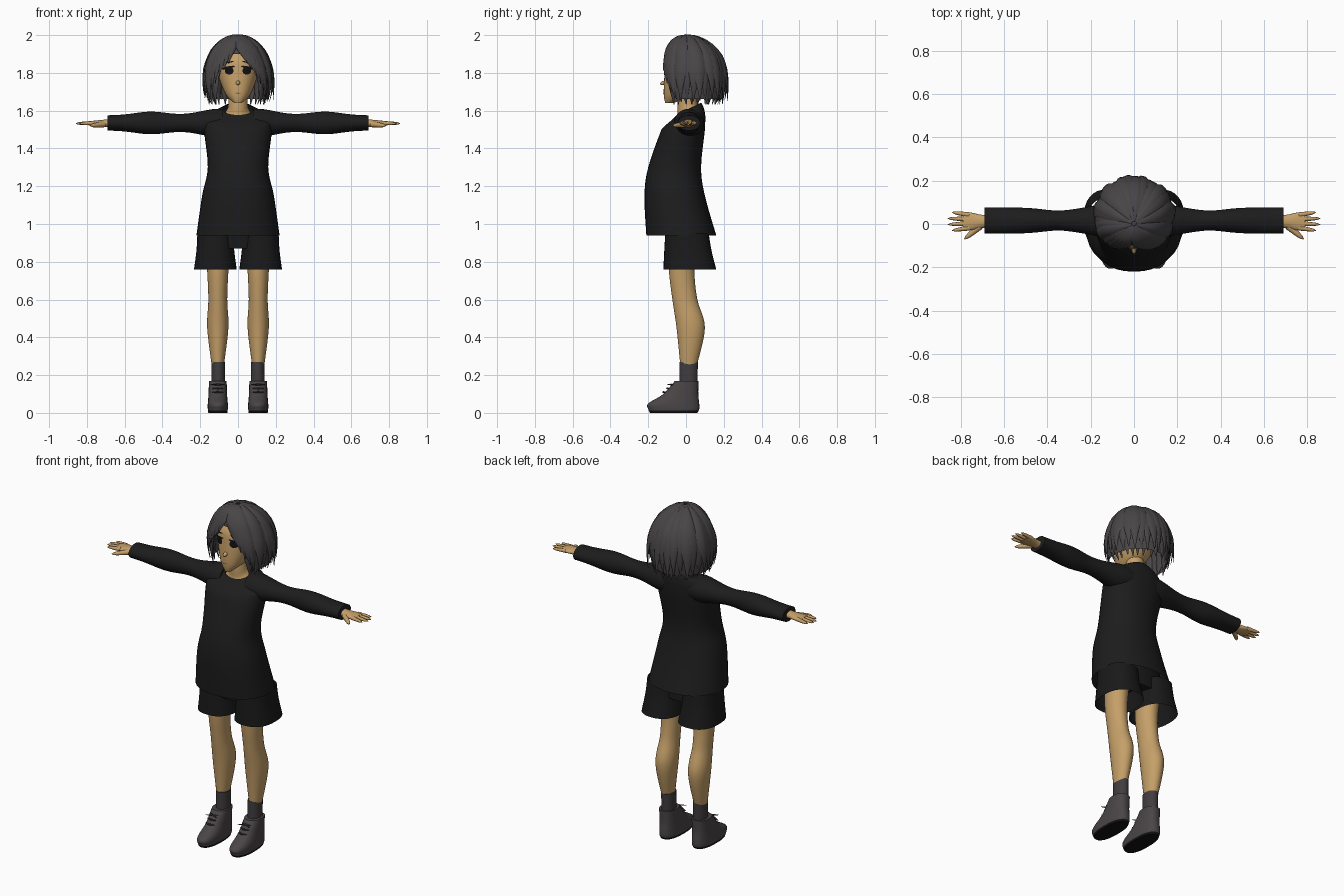
import bpy, bmesh, math, random
from math import sin, cos, radians
from mathutils import Vector
from mathutils.bvhtree import BVHTree

random.seed(4)
cube = bpy.data.objects.get("Cube")
if cube:
    bpy.data.objects.remove(cube, do_unlink=True)


def material(name, red, green, blue):
    mat = bpy.data.materials.new(name)
    mat.use_nodes = True
    mat.diffuse_color = (red, green, blue, 1)
    shader = mat.node_tree.nodes["Principled BSDF"]
    shader.inputs["Base Color"].default_value = mat.diffuse_color
    shader.inputs["Roughness"].default_value = 0.8
    return mat


SKIN = material("tan skin", 0.56, 0.35, 0.14)
SHIRT = material("black shirt cloth", 0.012, 0.012, 0.012)
SHORTS = material("black shorts cloth", 0.01, 0.01, 0.011)
HAIR = material("charcoal hair", 0.066, 0.06, 0.062)
SHOE = material("grey leather", 0.068, 0.06, 0.062)
SOCK = material("dark grey knit", 0.052, 0.046, 0.05)
DARK = material("near black", 0.006, 0.006, 0.007)
LIP = material("brown lip", 0.3, 0.15, 0.07)


def clamp(value, low=0, high=1):
    return max(low, min(high, value))


def bump(value, centre, width):
    return math.exp(-((value - centre) / width) ** 2)


def finish(name, bm, mats, mirror=False):
    bmesh.ops.recalc_face_normals(bm, faces=bm.faces)
    mesh = bpy.data.meshes.new(name)
    bm.to_mesh(mesh)
    bm.free()
    for mat in mats:
        mesh.materials.append(mat)
    for face in mesh.polygons:
        face.use_smooth = True
    mesh.set_sharp_from_angle(angle=radians(50))
    ob = bpy.data.objects.new(name, mesh)
    bpy.context.collection.objects.link(ob)
    if mirror:
        ob.modifiers.new("Mirror", 'MIRROR').use_mirror_merge = False
    return ob


def add_loft(bm, rings, start_cap=True, end_cap=True):
    rows = [[bm.verts.new(point) for point in ring] for ring in rings]
    for low, high in zip(rows, rows[1:]):
        for i in range(len(low)):
            bm.faces.new((low[i - 1], low[i], high[i], high[i - 1]))
    if start_cap:
        bm.faces.new(rows[0])
    if end_cap:
        bm.faces.new(rows[-1])


def oval(centre, across, along, count=32, power=2.0):
    """Rounded ring spanned by two half-axis vectors."""
    ring = []
    for i in range(count):
        turn = math.tau * i / count
        u, v = [math.copysign(abs(w) ** (2 / power), w) for w in (cos(turn), sin(turn))]
        ring.append(Vector(centre) + Vector(across) * u + Vector(along) * v)
    return ring


def spline(rows, steps=6):
    """Smoothly interpolate rows of numbers."""
    out, last = [], len(rows) - 1
    for i in range(last):
        near = [rows[clamp(i + d, 0, last)] for d in (-1, 0, 1, 2)]
        for j in range(steps):
            t = j / steps
            out.append([b + t / 2 * (c - a + t * (2 * a - 5 * b + 4 * c - d
                        + t * (3 * (b - c) + d - a))) for a, b, c, d in zip(*near)])
    return out + [rows[last]]


def body(name, rows, mats, x=0, power=2.0, slope=0, open_ends=False):
    """Upright form from rows of (height, half width, front, back)."""
    rings = []
    for z, half, front, back in spline(rows):
        depth = (front + back) / 2
        tilt = clamp(slope * (z - 1.5), 0, 0.5)
        rings.append(oval((x, (back - front) / 2, z), (half, 0, 0),
                          (0, depth, depth * tilt), power=power))
    bm = bmesh.new()
    add_loft(bm, rings, not open_ends, not open_ends)
    return finish(name, bm, mats, mirror=x != 0)


def limb(name, start, end, shape, mat):
    """Sideways form whose shape rule gives (y, z, half depth, half height)."""
    rings = []
    for i in range(21):
        x = start + (end - start) * i / 20
        y, z, depth, height = shape(x)
        rings.append(oval((x, y, z), (0, depth, 0), (0, 0, height)))
    bm = bmesh.new()
    add_loft(bm, rings)
    finish(name, bm, [mat], mirror=True)


def add_tube(bm, points, widths, heights, normals):
    """Tapered strip along points, wide across and thin along the normals."""
    points = [Vector(p) for p in points]
    rings = []
    for i, point in enumerate(points):
        ahead = (points[min(i + 1, len(points) - 1)] - points[max(i - 1, 0)]).normalized()
        normal = Vector(normals[i])
        normal = (normal - ahead * normal.dot(ahead)).normalized()
        rings.append(oval(point, ahead.cross(normal) * widths[i], normal * heights[i], count=8))
    add_loft(bm, rings)


def add_taper(bm, start, end, radius, normal):
    """Round-tipped straight rod, used for fingers, laces and nose."""
    start, end = Vector(start), Vector(end)
    steps = [i / 8 for i in range(9)]
    sizes = [radius * (1 - 0.4 * t) * math.sqrt(1.02 - t ** 6) for t in steps]
    add_tube(bm, [start.lerp(end, t) for t in steps], sizes, sizes, [normal] * len(steps))


# Shirt: flared body with a sloping neckline, and sleeves
body("shirt_body", [(0.94, 0.22, 0.21, 0.16), (1.15, 0.19, 0.22, 0.1), (1.3, 0.16, 0.2, 0.08),
                    (1.5, 0.18, 0.13, 0.1), (1.56, 0.17, 0.1, 0.1), (1.61, 0.08, 0.05, 0.08)],
     [SHIRT], power=2.2, slope=5, open_ends=True)
limb("sleeve", 0.08, 0.69, lambda x: (
    0.016, 1.535,
    0.06 + 0.02 * bump(x, 0.1, 0.1) - 0.014 * bump(x, 0.35, 0.1),
    0.04 + 0.035 * bump(x, 0.1, 0.14) + 0.02 * bump(x, 0.46, 0.12)), SHIRT)

# Shorts: hips and two flared legs
body("shorts_hips", [(0.87, 0.17, 0.09, 0.1), (1.05, 0.17, 0.1, 0.09)], [SHORTS])
body("shorts_leg", [(0.76, 0.113, 0.12, 0.16), (0.86, 0.1, 0.115, 0.135), (0.95, 0.095, 0.11, 0.12)],
     [SHORTS], x=0.12, power=2.4, open_ends=True)

# Legs and socks
body("leg", [(0.25, 0.032, 0.03, 0.057), (0.45, 0.056, 0.05, 0.1), (0.6, 0.05, 0.072, 0.06),
             (0.75, 0.056, 0.09, 0.045), (0.9, 0.065, 0.09, 0.06)], [SKIN], x=0.107)
body("sock", [(0.13, 0.036, 0.036, 0.06), (0.27, 0.036, 0.035, 0.063)], [SOCK], x=0.104)

# Ankle shoes with dark soles and laces
shoe = body("shoe", [(0, 0.05, 0.19, 0.06), (0.02, 0.053, 0.2, 0.07), (0.05, 0.053, 0.2, 0.07),
                     (0.1, 0.049, 0.12, 0.065), (0.17, 0.047, 0.058, 0.066)],
            [SHOE, DARK], x=0.107, power=2.4)
for face in shoe.data.polygons:
    face.material_index = int(face.center.z < 0.01)
bm = bmesh.new()
for side in (-1, 1):
    for i in range(3):
        middle = Vector((0.107, 0.02 * i - 0.12, 0.11 + 0.02 * i))
        add_taper(bm, middle, middle + Vector((side * 0.03, 0.01, 0)), 0.005, (0, 0, 1))
    add_taper(bm, middle, middle + Vector((side * 0.04, -0.02, 0)), 0.004, (0, 0, 1))
finish("shoe_laces", bm, [SOCK], mirror=True)

# Hands: palm, four spread fingers and a thumb
limb("palm", 0.66, 0.79, lambda x: (
    0.012, 1.533, 0.029 + 0.012 * bump(x, 0.76, 0.04), 0.024 - 0.1 * (x - 0.66)), SKIN)
bm = bmesh.new()
for i in range(4):
    spread = i - 1.5
    add_taper(bm, (0.76, 0.012 + 0.02 * spread, 1.534),
              (0.862 - 0.01 * spread ** 2, 0.012 + 0.028 * spread, 1.532), 0.012, (0, 0, 1))
add_taper(bm, (0.71, -0.01, 1.528), (0.783, -0.07, 1.52), 0.016, (0, 0, 1))
finish("fingers", bm, [SKIN], mirror=True)

# Neck, head and nose
body("neck", [(1.55, 0.1, 0.06, 0.07), (1.6, 0.06, 0.045, 0.06), (1.65, 0.05, 0.045, 0.055),
              (1.74, 0.05, 0.04, 0.06)], [SKIN], slope=5)
head = body("head", [(1.64, 0.02, 0.11, -0.07), (1.69, 0.068, 0.118, 0.06), (1.8, 0.108, 0.113, 0.14),
                     (1.88, 0.108, 0.1, 0.15), (1.95, 0.06, 0.04, 0.09)], [SKIN], power=2.2)
bm = bmesh.new()
add_taper(bm, (0, -0.1, 1.75), (0, -0.138, 1.742), 0.014, (0, 0, 1))
finish("nose", bm, [SKIN])

# Eyes, lashes, brows and mouth as thin plates fitted to the face
bm = bmesh.new()
bm.from_mesh(head.data)
face_tree = BVHTree.FromBMesh(bm)
bm.free()


def plate(name, x, z, half, height, mat, slant=0.0):
    bm = bmesh.new()
    rings = []
    for size in (0.1, 0.5, 1):
        ring = oval((x, -1, z), (half * size, 0, slant * half * size), (0, 0, height * size))
        for point in ring:
            point.y = face_tree.ray_cast(point, Vector((0, 1, 0)))[0].y - 0.004
        rings.append(ring)
    add_loft(bm, rings, end_cap=False)
    finish(name, bm, [mat])


for side, label in ((-1, "right"), (1, "left")):
    plate(label + "_eye", side * 0.047, 1.812, 0.023, 0.021, DARK)
    plate(label + "_lashes", side * 0.052, 1.828, 0.035, 0.007, DARK, side * -0.2)
    plate(label + "_brow", side * 0.052, 1.856, 0.03, 0.004, DARK, side * -0.15)
plate("mouth", 0, 1.692, 0.017, 0.003, LIP)


def bob(angle, s, scale=1.0):
    """Point on the bobbed hair: angle from the front, s from crown to hem."""
    turn, fall = radians(angle), 1.95 * s
    radius = scale * 0.18 * sin(fall)
    return Vector((radius * sin(turn), 0.035 * clamp(2 * s) - radius * cos(turn),
                   1.74 + 0.26 * cos(fall) - (1 - scale) / 10))


def hem(angle):
    from_front = min(angle, 360 - angle)
    return 0.45 + 0.5 * clamp((from_front - 35) / 25)


def add_lock(bm, root, tip, end, width, scale=1.0, start=0.03, flick=0.0):
    """Tapered strand laid on the bob, sweeping from root angle to tip angle."""
    points, widths, heights, normals = [], [], [], []
    for j in range(13):
        t = j / 12
        angle = root + (tip - root) * t ** 1.3
        out = Vector((sin(radians(angle)), -cos(radians(angle)), 0))
        points.append(bob(angle, start + (end - start) * t, scale) + out * flick * t ** 5)
        taper = clamp(min(0.2 + 2 * t, 3 * (1 - t)), 0.08)
        widths.append(width * taper)
        heights.append(0.011 * taper)
        normals.append(out * (0.2 + t) + Vector((0, 0, 1 - t)))
    add_tube(bm, points, widths, heights, normals)


# Hair cap under the strands, cut high over the face
bm = bmesh.new()
add_loft(bm, [[bob(a, 0.02 + (hem(a) - 0.02) * j / 16, 0.93) for a in range(0, 360, 5)]
              for j in range(17)], end_cap=False)
finish("hair_cap", bm, [HAIR])

# Outer and inner strands round the sides and back
bm = bmesh.new()
for i in range(23):
    angle = 58 + 11 * i
    add_lock(bm, angle + random.uniform(-8, 8), angle, random.uniform(0.95, 1),
             random.uniform(0.028, 0.036), random.uniform(0.97, 1.03),
             flick=random.uniform(-0.01, 0.02))
for i in range(21):
    angle = 50 + 13 * i
    add_lock(bm, angle, angle + random.uniform(-5, 5), 1, 0.03, 0.9, 0.4,
             random.uniform(-0.02, 0.01))
finish("hair_strands", bm, [HAIR])

# Parted fringe sweeping away to both sides
bm = bmesh.new()
for side in (-1, 1):
    for i in range(6):
        add_lock(bm, side * 9 * i - 10, side * (18 + 8 * i), 0.58 + 0.075 * i, 0.02 + 0.002 * i)
finish("hair_fringe", bm, [HAIR])
